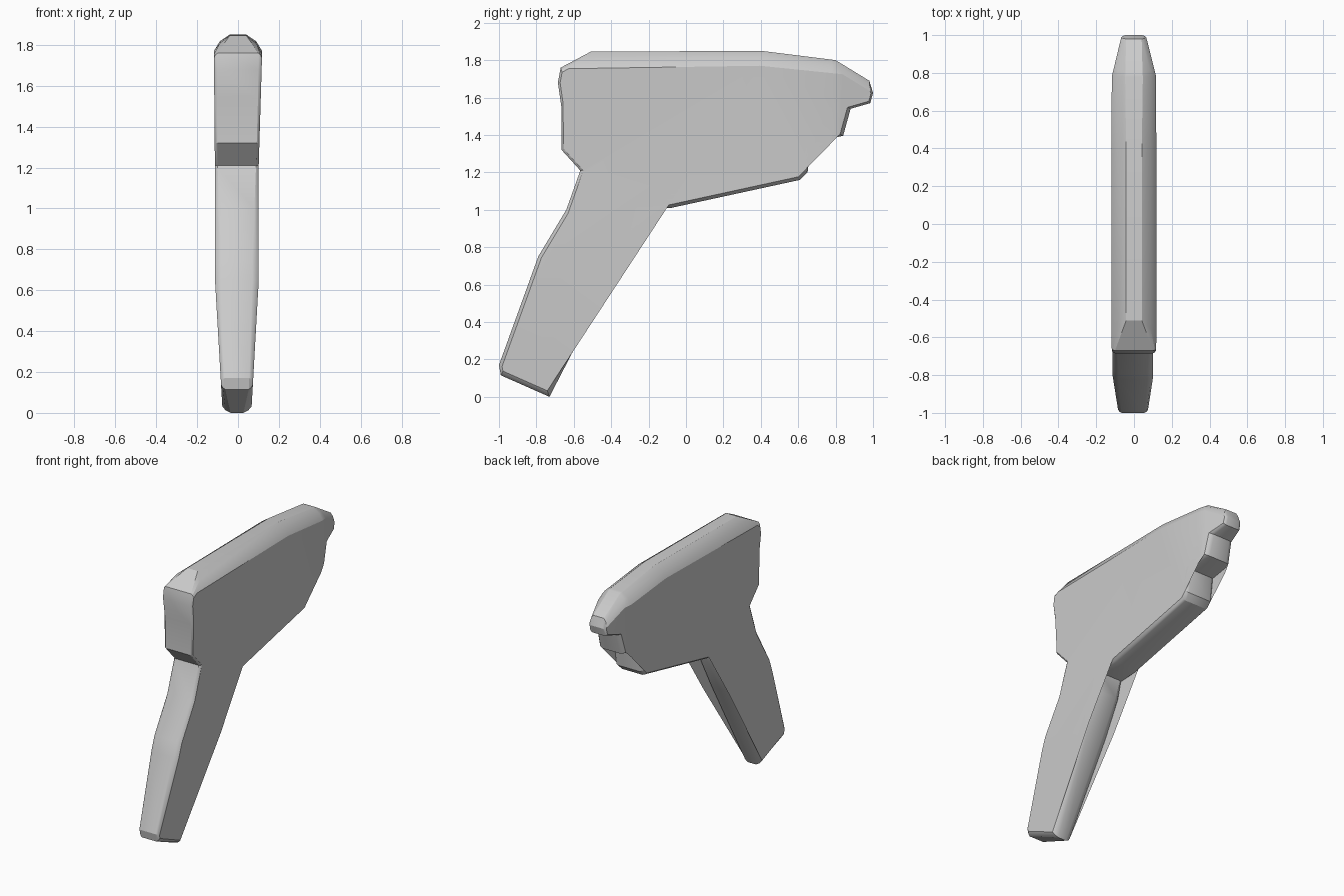
import bpy, bmesh
from mathutils import Vector

if "Cube" in bpy.data.objects:
    bpy.data.objects.remove(bpy.data.objects["Cube"])

# Side outline, anticlockwise: y, z, chamfer inset of the following edge, flat rim fraction at the point
OUTLINE = [
    (-0.73, 0.00, .025, .45), (-0.275, 0.88, .025, .65), (-0.245, 1.00, .012, .75),  # grip front
    (-0.08, 1.01, .018, .75), (0.61, 1.16, .018, .75), (0.65, 1.20, .015, .80),      # underside
    (0.67, 1.365, .012, .75), (0.84, 1.395, .018, .70), (0.88, 1.54, .012, .70),     # steps
    (0.985, 1.57, .010, .70), (1.00, 1.625, .012, .70), (0.98, 1.69, .045, .60),     # nose
    (0.80, 1.80, .07, .40), (0.40, 1.85, .09, .35), (-0.51, 1.845, .025, .35),       # top
    (-0.67, 1.76, .012, .85), (-0.685, 1.68, .012, .85), (-0.665, 1.54, .012, .88),  # flat end
    (-0.665, 1.32, .012, .88), (-0.565, 1.21, .015, .88), (-0.64, 1.00, .018, .80),
    (-0.79, 0.75, .018, .70), (-1.00, 0.17, .015, .75), (-0.99, 0.115, .025, .75),   # grip back
]


def lerp_table(table, v):
    for (a, p), (b, q) in zip(table, table[1:]):
        if v <= b:
            t = max(0, (v - a) / (b - a))
            return p + (q - p) * t
    return table[-1][1]


def inset_outline(scale):
    """Offset every outline edge inwards by its own inset times scale."""
    n, result = len(OUTLINE), []
    pts = [Vector(p[:2]) for p in OUTLINE]
    for i in range(n):
        d0 = (pts[i] - pts[i - 1]).normalized()
        d1 = (pts[(i + 1) % n] - pts[i]).normalized()
        n0, n1 = Vector((-d0.y, d0.x)), Vector((-d1.y, d1.x))
        a, b = OUTLINE[i - 1][2] * scale, OUTLINE[i][2] * scale
        det = n0.x * n1.y - n0.y * n1.x
        if abs(det) < 0.15:
            off = (n0 + n1).normalized() * (a + b) / 2
        else:
            off = Vector(((a * n1.y - b * n0.y) / det, (b * n0.x - a * n1.x) / det))
        result.append(pts[i] + off)
    return result


# Rings from one side to the other: side face, rounded shoulder, rim
bm = bmesh.new()
rings = []
for sign, scale, blend in ((-1, 1, 1), (-1, .4, .62), (-1, 0, 0),
                           (1, 0, 0), (1, .4, .62), (1, 1, 1)):
    ring = []
    for p, (_, _, _, rim) in zip(inset_outline(scale), OUTLINE):
        ring.append(bm.verts.new((sign * (rim + (1 - rim) * blend), p.x, p.y)))
    rings.append(ring)
for r0, r1 in zip(rings, rings[1:]):
    for i in range(len(r0)):
        j = (i + 1) % len(r0)
        bm.faces.new((r0[i], r0[j], r1[j], r1[i]))
caps = [bm.faces.new(rings[0]), bm.faces.new(rings[-1])]
bmesh.ops.triangulate(bm, faces=caps)

# Cuts where the thickness changes
for co, no in (((0, 0, .65), (0, 0, 1)), ((0, 0, 1.2), (0, 0, 1)), ((0, .78, 0), (0, 1, 0))):
    bmesh.ops.bisect_plane(bm, geom=bm.verts[:] + bm.edges[:] + bm.faces[:],
                           dist=1e-5, plane_co=co, plane_no=no)

# Thickness: tapered grip, fuller top, narrow nose
HALF_WIDTH = [(0, .070), (.65, .107), (1.2, .107), (1.76, .118), (1.9, .118)]
NOSE = [(-1, 1), (.78, 1), (1.0, .55)]
SHIFT = [(0, -.005), (1.2, -.006), (1.76, 0)]
for v in bm.verts:
    v.co.x *= lerp_table(HALF_WIDTH, v.co.z) * (.95 if v.co.y > .78 else 1) ** 0 * lerp_table(NOSE, v.co.y)
    v.co.x += lerp_table(SHIFT, v.co.z)

bmesh.ops.recalc_face_normals(bm, faces=bm.faces[:])
mesh = bpy.data.meshes.new("drill_shell")
bm.to_mesh(mesh)
bm.free()
shell = bpy.data.objects.new("drill_shell", mesh)
bpy.context.collection.objects.link(shell)
bpy.context.view_layer.objects.active = shell
shell.select_set(True)
bpy.ops.object.shade_smooth_by_angle(angle=0.45)
